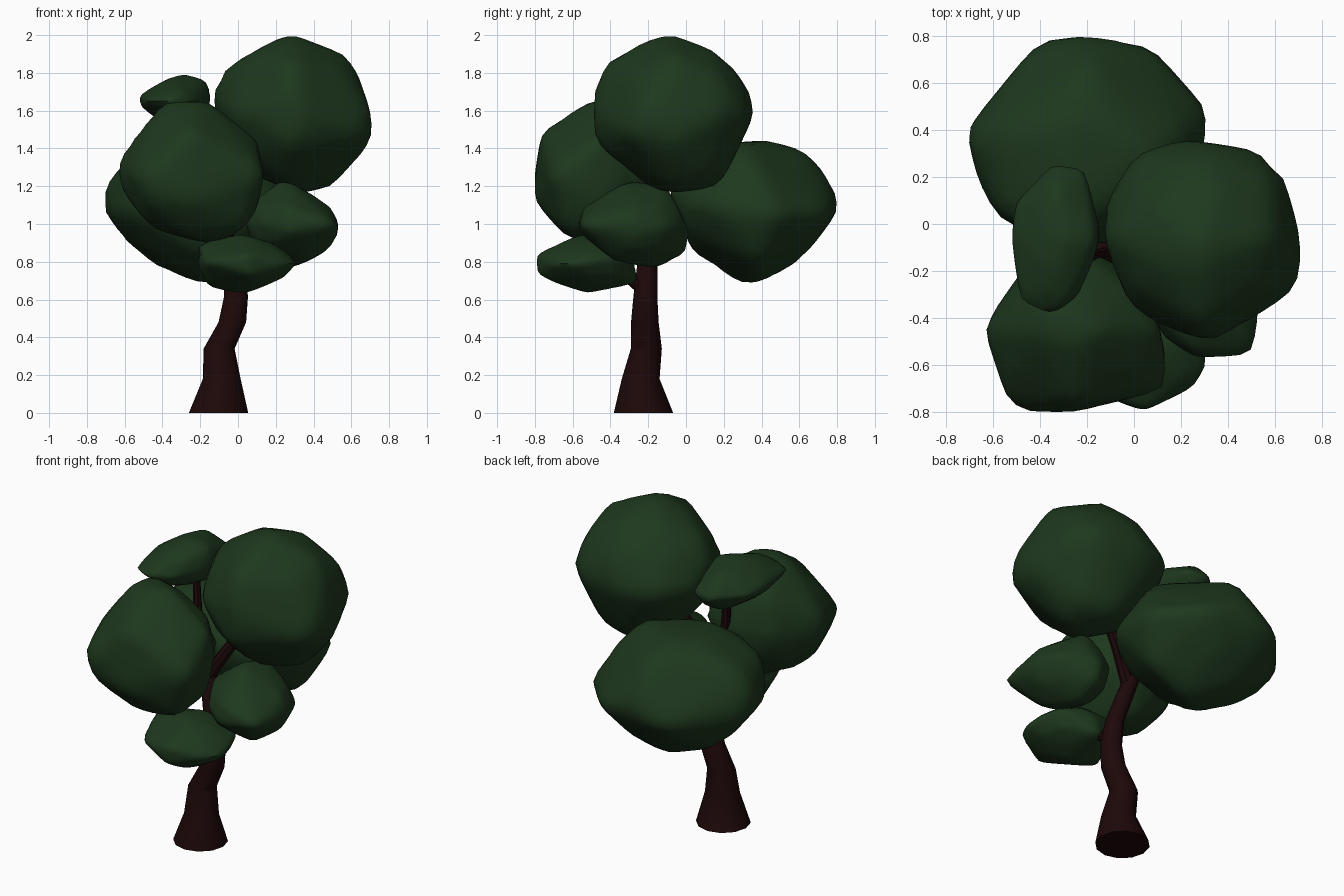
import bpy, bmesh, math
from mathutils import Vector
from mathutils.bvhtree import BVHTree


def material(name, rgb):
    m = bpy.data.materials.new(name)
    m.diffuse_color = (*rgb, 1)
    return m


leaf = material("dark green leaves", (0.0125, 0.0385, 0.0125))
bark = material("dark brown bark", (0.0125, 0.0025, 0.0027))


def finish(bm, name, mat, angle):
    bmesh.ops.recalc_face_normals(bm, faces=bm.faces)
    me = bpy.data.meshes.new(name)
    bm.to_mesh(me)
    bm.free()
    ob = bpy.data.objects.new(name, me)
    bpy.context.collection.objects.link(ob)
    me.materials.append(mat)
    bpy.ops.object.select_all(action='DESELECT')
    ob.select_set(True)
    bpy.context.view_layer.objects.active = ob
    bpy.ops.object.shade_smooth_by_angle(angle=math.radians(angle))
    return ob


def clump(name, c, r, front, side, top, corners=(), fill=0.93):
    """Leaf clump: a sphere shrink-wrapped on the hull of three corner outlines."""
    c, r = Vector(c), Vector(r)
    pts = [Vector((x, c.y, z)) for x, z in front]
    pts += [Vector((c.x, y, z)) for y, z in side]
    pts += [Vector((x, y, c.z)) for x, y in top]
    pts += [Vector(p) for p in corners]
    hull = bmesh.new()
    bmesh.ops.create_icosphere(hull, subdivisions=2, radius=fill)
    for v in hull.verts:
        v.co = c + v.co * r
    for p in pts:
        hull.verts.new(p)
    bmesh.ops.convex_hull(hull, input=hull.verts[:])
    tree = BVHTree.FromBMesh(hull)
    bm = bmesh.new()
    bmesh.ops.create_icosphere(bm, subdivisions=4, radius=1)
    for v in bm.verts:
        d = (v.co * r).normalized()
        hit = tree.ray_cast(c + d * 3, -d)[0]
        v.co = hit if hit else c + v.co * r
    hull.free()
    bmesh.ops.smooth_vert(bm, verts=bm.verts[:], factor=0.5,
                          use_axis_x=True, use_axis_y=True, use_axis_z=True)
    return finish(bm, name, leaf, 60)


def limb(name, path, sides=12):
    """Tapered tube through (x, y, z, radius) points; the trunk keeps level rings."""
    bm = bmesh.new()
    rings = []
    for i, (x, y, z, r) in enumerate(path):
        a = Vector(path[max(i - 1, 0)][:3])
        b = Vector(path[min(i + 1, len(path) - 1)][:3])
        t = Vector((0, 0, 1)) if name == "trunk" else (b - a).normalized()
        q = Vector((0, 0, 1)).rotation_difference(t)
        rings.append([bm.verts.new(Vector((x, y, z)) + q @ Vector(
            (r * math.cos(k * math.tau / sides), r * math.sin(k * math.tau / sides), 0)))
            for k in range(sides)])
    for lo, hi in zip(rings, rings[1:]):
        for k in range(sides):
            n = (k + 1) % sides
            bm.faces.new((lo[k], lo[n], hi[n], hi[k]))
    bm.faces.new(rings[0])
    bm.faces.new(rings[-1])
    return finish(bm, name, bark, 35)


# Trunk and branches
limb("trunk", [(-.103, -.225, 0, .157), (-.086, -.24, .18, .1), (-.10, -.21, .34, .082),
               (-.03, -.218, .48, .073), (-.01, -.215, .62, .063), (-.03, -.205, .78, .054),
               (-.075, -.17, .95, .052), (-.12, -.14, 1.1, .044)])
limb("top_clump_branch", [(-.09, -.16, 1.02, .04), (.02, -.12, 1.2, .035), (.2, -.07, 1.45, .025)], 8)
limb("upper_left_branch", [(-.12, -.14, 1.08, .038), (-.18, -.14, 1.3, .03), (-.22, -.1, 1.6, .02)], 8)
limb("low_branch", [(-.01, -.21, .64, .035), (0, -.3, .71, .028), (.03, -.42, .77, .02)], 8)

# Leaf clumps: front (x, z), side (y, z), top (x, y) corners, then free corners
clump("top_leaf_clump", (.29, -.06, 1.59), (.415, .42, .415),
      [(-.14, 1.7), (-.07, 1.83), (.22, 1.99), (.3, 2.0), (.57, 1.9), (.64, 1.79), (.71, 1.53),
       (.71, 1.43), (.49, 1.19), (.33, 1.16)],
      [(-.49, 1.74), (-.43, 1.86), (-.15, 2.0), (.25, 1.83), (.34, 1.7), (.355, 1.56), (.18, 1.19),
       (-.18, 1.18), (-.49, 1.43)],
      [(-.13, .09), (0, .305), (.2, .365), (.53, .32), (.65, .2), (.71, -.24), (.36, -.49),
       (.08, -.42), (-.03, -.34)],
      [(.68, -.3, 1.48), (.62, -.22, 1.38), (0, .26, 1.62), (.5, .12, 1.22), (.3, -.16, 2.0),
       (.58, .18, 1.78)], .95)
clump("front_left_leaf_clump", (-.25, -.45, 1.27), (.38, .35, .38),
      [(-.64, 1.33), (-.4, 1.645), (-.15, 1.65), (.11, 1.44), (.1, 1.06), (-.1, .89),
       (-.45, .99), (-.63, 1.2)],
      [(-.79, 1.3), (-.77, 1.49), (-.52, 1.65), (-.805, 1.12), (-.64, .93), (-.3, .92)],
      [(-.635, -.46), (-.46, -.17), (-.55, -.75), (-.48, -.805), (.14, -.71), (.1, -.46), (-.17, -.12)],
      [(.02, -.64, .96), (-.36, -.32, 1.64), (-.48, -.76, 1.12), (-.42, -.2, 1.5), (-.5, -.57, 1.02),
       (.135, -.55, 1.2)])
clump("back_leaf_clump", (-.2, .38, 1.06), (.5, .41, .38),
      [(-.715, 1.2), (-.71, 1.11), (-.62, 1.32), (-.52, .92), (-.05, .68), (.2, .8), (.2, 1.3),
       (-.4, 1.42)],
      [(.805, 1.15), (.76, 1.24), (.66, 1.385), (.45, 1.445), (.67, .9), (.5, .75), (.29, .675),
       (.03, .85)],
      [(-.715, .41), (-.45, .685), (-.41, .785), (-.33, .805), (.08, .765), (.315, .5), (.31, .36),
       (-.66, .15), (-.56, 0), (.1, .02)],
      [(.1, .28, 1.43), (-.3, .2, 1.43), (.15, 0, 1.12), (.28, .14, 1.1), (.05, .02, .95),
       (-.56, .03, 1.28), (-.4, .03, 1.37), (-.15, .05, 1.41), (-.1, -.1, 1.17), (-.35, -.07, 1.2)], .88)
clump("upper_left_leaf_clump", (-.33, -.06, 1.65), (.18, .31, .13),
      [(-.525, 1.68), (-.515, 1.62), (-.36, 1.775), (-.28, 1.795), (-.17, 1.765), (-.145, 1.7),
       (-.15, 1.57), (-.25, 1.51)],
      [(-.38, 1.66), (-.2, 1.76), (.15, 1.76), (.25, 1.62), (.1, 1.51), (-.2, 1.53)],
      [(-.51, .09), (-.35, .255), (-.21, .235), (-.15, 0), (-.25, -.32), (-.37, -.385), (-.49, -.33)],
      [(-.27, -.29, 1.58), (-.3, -.31, 1.71), (-.27, .2, 1.56), (-.28, .18, 1.72)])
clump("right_leaf_clump", (.27, -.27, 1.0), (.25, .29, .2),
      [(.02, 1.08), (.21, 1.225), (.31, 1.195), (.49, 1.09), (.53, 1.02), (.53, .94), (.48, .86),
       (.3, .78)],
      [(-.575, .96), (-.55, 1.085), (-.33, 1.225), (-.1, 1.205), (.025, .95), (0, .83), (-.15, .76)],
      [(.53, -.41), (.51, -.565), (.22, -.545)],
      [(.49, -.11, .98), (.37, -.38, .8), (.5, -.54, .98), (.44, -.15, .87)])
clump("low_front_leaf_clump", (.05, -.52, .79), (.25, .27, .145),
      [(-.225, .8), (-.21, .9), (0, .95), (.31, .8), (.12, .685), (-.02, .635), (-.16, .665)],
      [(-.795, .84), (-.79, .735), (-.53, .635), (-.25, .685), (-.58, .94), (-.4, .93)],
      [(.315, -.6), (.26, -.695), (0, -.785), (-.19, -.6), (.2, -.34)],
      [(-.17, -.72, .8), (.26, -.37, .83), (-.15, -.35, .87), (.12, -.7, .69)])
